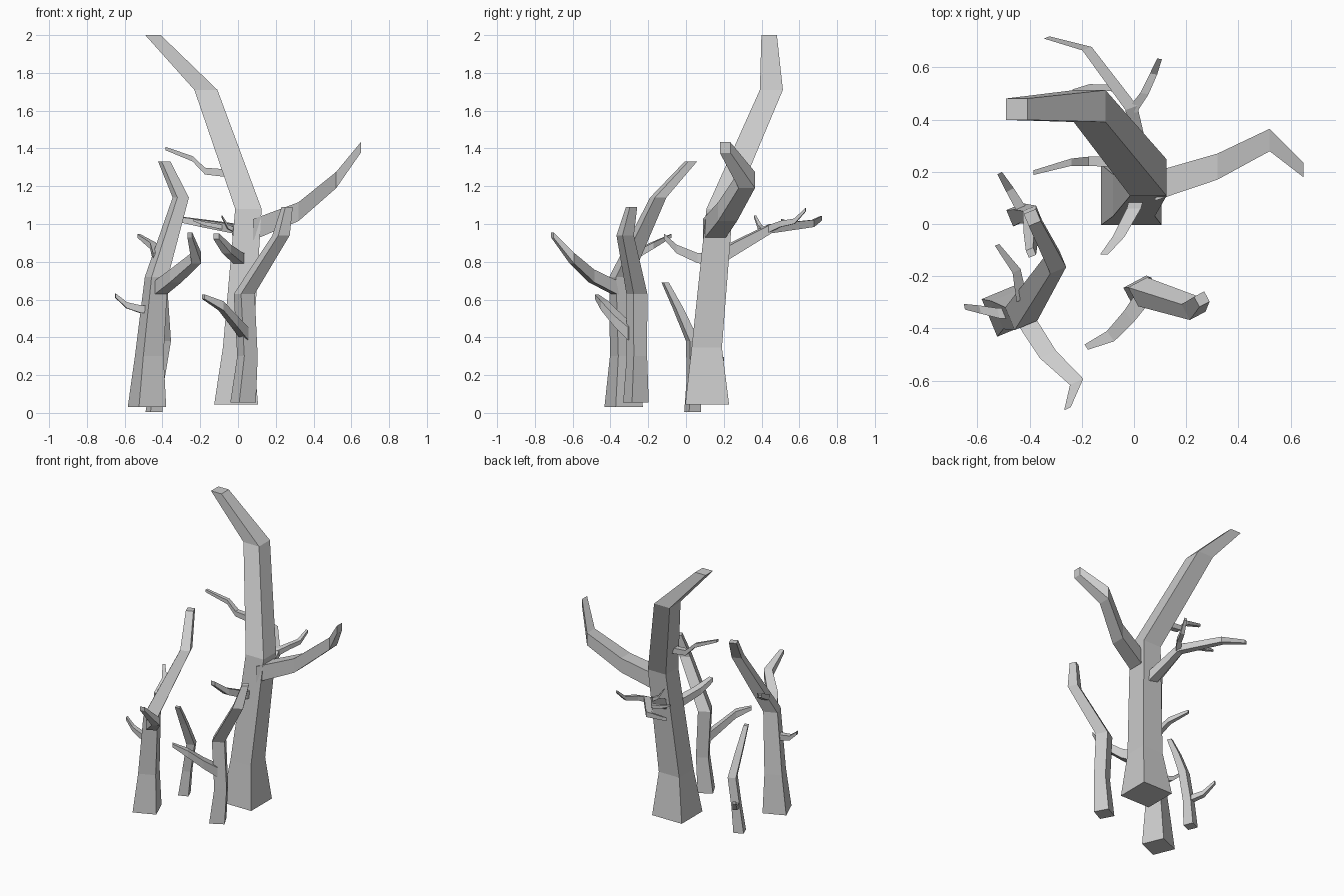
import bpy, bmesh, math
from mathutils import Vector


def limb(name, path, trunk=False, angle=0.0):
    """Square-section limb through (x, y, z, half_size) stations.
    Trunk: level sections turned by angle. Branch: upright sections facing that azimuth."""
    a = math.radians(angle)
    u = Vector((math.cos(a), math.sin(a), 0))
    v = Vector((-math.sin(a), math.cos(a), 0))
    p, q = (u, v) if trunk else (v, Vector((0, 0, 1)))
    bm = bmesh.new()
    rings = []
    for x, y, z, h in path:
        c = Vector((x, y, z))
        rings.append([bm.verts.new(c + p * (i * h) + q * (j * h))
                      for i, j in ((-1, -1), (1, -1), (1, 1), (-1, 1))])
    for r, s in zip(rings, rings[1:]):
        for k in range(4):
            m = (k + 1) % 4
            bm.faces.new((r[k], r[m], s[m], s[k]))
    bm.faces.new(rings[0])
    bm.faces.new(rings[-1])
    bmesh.ops.recalc_face_normals(bm, faces=bm.faces)
    mesh = bpy.data.meshes.new(name)
    bm.to_mesh(mesh)
    bm.free()
    obj = bpy.data.objects.new(name, mesh)
    bpy.context.collection.objects.link(obj)
    return obj


# Tall tree
limb("tall_trunk", [(-.01, .112, .045, .116), (0, .11, .345, .08), (.055, .178, 1.08, .07),
                    (-.17, .452, 1.71, .061), (-.45, .44, 2.0, .041)], True)
limb("tall_right_branch", [(.08, .145, .97, .056), (.32, .22, 1.065, .05),
                           (.52, .322, 1.233, .043), (.65, .207, 1.405, .028)])
limb("tall_left_branch", [(-.02, .24, 1.265, .021), (-.175, .24, 1.28, .018),
                          (-.24, .237, 1.345, .014), (-.385, .197, 1.40, .009)], angle=180)
limb("tall_back_branch", [(.035, .19, .835, .038), (-.01, .445, .975, .024),
                          (-.18, .672, 1.003, .019), (-.335, .715, 1.03, .012)], angle=110)
limb("tall_back_fork", [(-.01, .43, .97, .02), (.04, .50, 1.0, .016),
                        (.075, .575, 1.015, .014), (.098, .633, 1.075, .009)], angle=80)
limb("tall_back_twig", [(.01, .42, .955, .014), (-.055, .39, .985, .011),
                        (-.085, .365, 1.04, .006)], angle=200)
limb("tall_back_side_twig", [(-.06, .52, .98, .013), (-.17, .525, 1.0, .011),
                             (-.235, .51, 1.02, .006)], angle=180)
limb("tall_front_branch", [(.015, .12, .815, .028), (0, .06, .82, .027),
                           (-.06, -.05, .868, .023), (-.115, -.117, .935, .015)], angle=-90)

# Left tree
limb("left_trunk", [(-.482, -.33, .03, .078), (-.47, -.327, .30, .058), (-.432, -.345, .72, .047),
                    (-.303, -.147, 1.14, .033), (-.39, .025, 1.33, .025)], True, 22.5)
limb("left_front_branch", [(-.42, -.36, .655, .036), (-.33, -.50, .725, .034),
                           (-.22, -.605, .82, .028), (-.255, -.708, .942, .014)], angle=-65)
limb("left_side_twig", [(-.45, -.345, .545, .021), (-.52, -.342, .55, .02),
                        (-.59, -.328, .57, .016), (-.65, -.317, .622, .011)], angle=190)
limb("left_back_twig", [(-.43, -.29, .825, .022), (-.45, -.18, .885, .017),
                        (-.525, -.08, .937, .009)], angle=115)

# Right tree
limb("right_trunk", [(.027, -.265, .055, .05), (.05, -.26, .30, .04), (.033, -.26, .63, .041),
                     (.228, -.322, .94, .034), (.26, -.288, 1.09, .022)], True, 28)
limb("right_branch", [(.035, -.28, .42, .034), (-.02, -.355, .485, .029),
                      (-.09, -.43, .567, .024), (-.183, -.472, .615, .012)], angle=215)

# Small tree
limb("small_trunk", [(-.445, .035, .005, .034), (-.425, .04, .18, .028), (-.39, .035, .38, .027),
                     (-.395, -.04, .55, .022), (-.395, -.11, .69, .015)], True, 22.5)
limb("small_twig", [(-.425, .045, .19, .02), (-.475, .13, .215, .016),
                    (-.515, .195, .285, .01)], angle=120)
